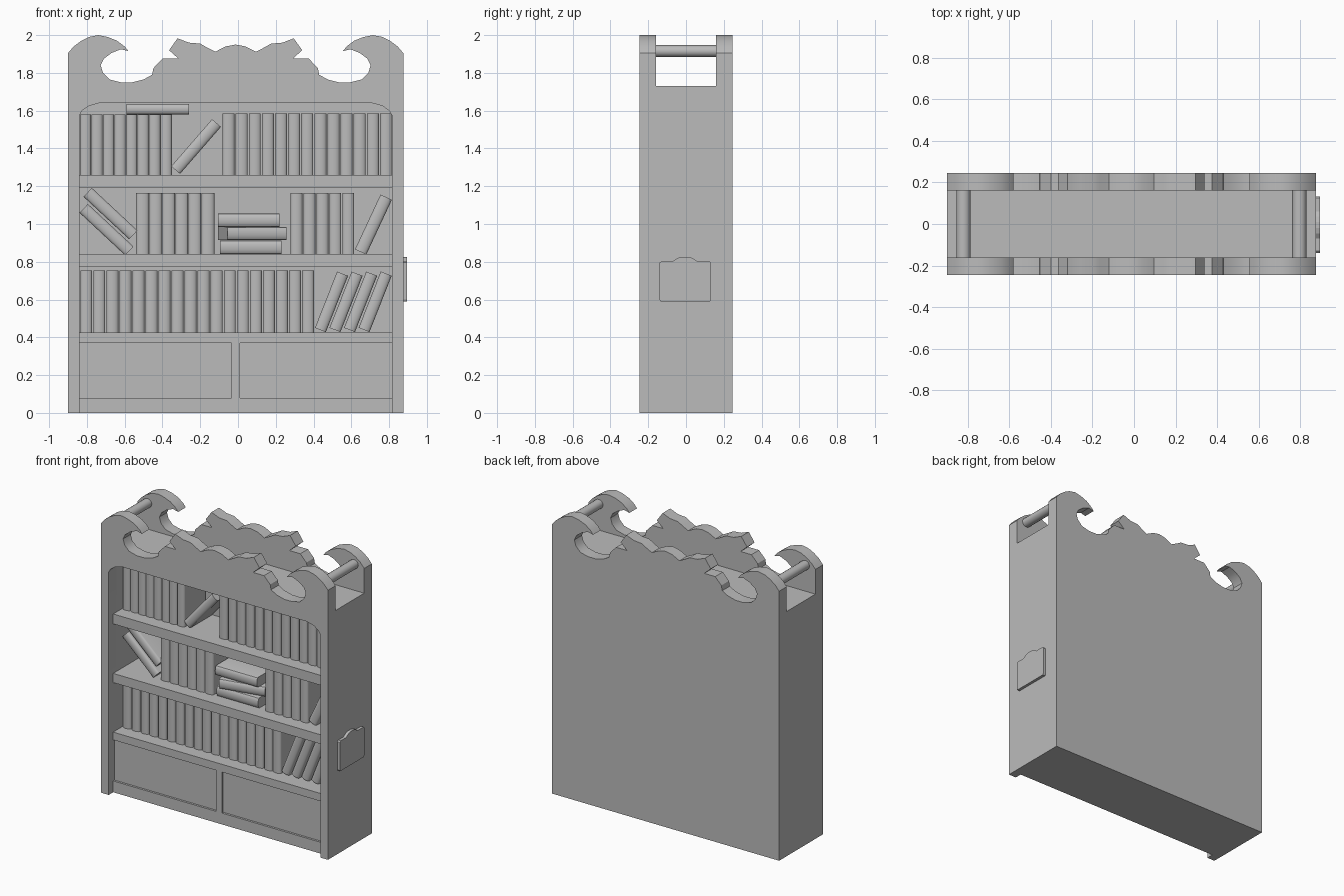
import bpy, bmesh, math
from mathutils import Matrix, Vector

old = bpy.data.objects.get("Cube")
if old:
    bpy.data.objects.remove(old, do_unlink=True)

mat = bpy.data.materials.new("plain grey")
GREY = (0.5, 0.5, 0.5, 1)
mat.use_nodes = True
mat.diffuse_color = GREY
mat.node_tree.nodes["Principled BSDF"].inputs["Base Color"].default_value = GREY

L, R = -0.90, 0.875          # outer sides
IL, IR = -0.84, 0.82         # inner sides
MID = (L + R) / 2
FRONT, BACK = -0.245, 0.245
WALL = 0.16                  # inner faces of front and back boards
SHELF_Y = -0.195             # front edge of shelves and base


def finish(name, bm, smooth=False):
    bmesh.ops.recalc_face_normals(bm, faces=bm.faces)
    me = bpy.data.meshes.new(name)
    bm.to_mesh(me)
    bm.free()
    me.materials.append(mat)
    ob = bpy.data.objects.new(name, me)
    bpy.context.collection.objects.link(ob)
    if smooth:
        bpy.ops.object.select_all(action='DESELECT')
        ob.select_set(True)
        bpy.context.view_layer.objects.active = ob
        bpy.ops.object.shade_smooth_by_angle(angle=math.radians(32))
    return ob


def prism(name, pts, offset, smooth=False, place=None):
    """Extrude a closed outline of 3D points along an offset."""
    bm = bmesh.new()
    face = bm.faces.new([bm.verts.new(p) for p in pts])
    out = bmesh.ops.extrude_face_region(bm, geom=[face])
    moved = [v for v in out["geom"] if isinstance(v, bmesh.types.BMVert)]
    bmesh.ops.translate(bm, verts=moved, vec=offset)
    if place:
        bm.transform(place)
    return finish(name, bm, smooth)


def box(name, x0, x1, y0, y1, z0, z1):
    pts = [(x0, y0, z0), (x1, y0, z0), (x1, y1, z0), (x0, y1, z0)]
    return prism(name, pts, (0, 0, z1 - z0))


def mirrored(half):
    return half + [(2 * MID - x, z) for x, z in reversed(half)]


# Scrolled crest outline, left half, mirrored
crest = mirrored([
    (L, 1.905), (-0.87, 1.94), (-0.83, 1.97), (-0.79, 1.99), (-0.74, 2.0), (-0.69, 1.99),
    (-0.64, 1.97), (-0.60, 1.94), (-0.58, 1.915), (-0.62, 1.925), (-0.67, 1.905),
    (-0.71, 1.875), (-0.727, 1.84), (-0.715, 1.80), (-0.68, 1.765), (-0.62, 1.75),
    (-0.56, 1.75), (-0.50, 1.765), (-0.455, 1.79), (-0.448, 1.825), (-0.40, 1.875),
    (-0.315, 1.875), (-0.365, 1.92), (-0.32, 1.983), (-0.26, 1.96), (-0.20, 1.955),
    (-0.165, 1.935), (-0.12, 1.912), (-0.065, 1.94)])
crest.insert(len(crest) // 2, (MID, 1.95))

# Back board, and front board with an arched opening down to the floor
back_outline = [(L, 0)] + crest + [(R, 0)]
arch = mirrored([(IL, 0), (IL, 1.575), (-0.825, 1.60), (-0.79, 1.625), (-0.735, 1.64)])
front_outline = [(L, 0)] + crest + [(R, 0)] + arch[::-1]
prism("back_board", [(x, WALL, z) for x, z in back_outline], (0, BACK - WALL, 0), True)
prism("front_board", [(x, FRONT, z) for x, z in front_outline], (0, BACK - WALL, 0), True)

# Sides and top of the case
box("right_side", L, IL, -WALL, WALL, 0, 1.73)
box("left_side", IR, R, -WALL, WALL, 0, 1.73)
box("case_top", IL, IR, -WALL, WALL, 1.64, 1.73)

# Shelves
for name, z0, z1 in (("upper_shelf", 1.19, 1.26), ("middle_shelf", 0.775, 0.84),
                     ("lower_shelf", 0.37, 0.425)):
    box(name, IL, IR, SHELF_Y, WALL, z0, z1)

# Base with two recessed panels
box("base_panels", IL, IR, SHELF_Y + 0.015, WALL, 0.08, 0.37)
box("base_rail", IL, IR, SHELF_Y, WALL, 0, 0.08)
box("base_divider", -0.035, 0.01, SHELF_Y, SHELF_Y + 0.02, 0.08, 0.37)

# Round bars between the crests
for name, x in (("right_bar", -0.82), ("left_bar", 0.795)):
    ring = [(x + 0.034 * math.cos(a), -WALL, 1.915 + 0.032 * math.sin(a))
            for a in (math.tau * i / 16 for i in range(16))]
    prism(name, ring, (0, 2 * WALL, 0), True)

# Plaque on the left side
plaque = [(-0.135, 0.59), (-0.14, 0.60), (-0.14, 0.795), (-0.13, 0.803), (-0.07, 0.803),
          (-0.045, 0.82), (-0.02, 0.826), (0.01, 0.826), (0.035, 0.82), (0.06, 0.803),
          (0.125, 0.803), (0.133, 0.795), (0.133, 0.60), (0.127, 0.59)]
prism("side_plaque", [(R, y, z) for y, z in plaque], (0.02, 0, 0))


# Books: rounded spine to the front, placed by centre and tilt to the right
def book(name, x, z, width, height, tilt=0, turn=0):
    half = width / 2
    pts = [(half * math.cos(a), -0.088 - 0.016 * math.sin(a), -height / 2)
           for a in (math.pi * i / 8 for i in range(9))]
    pts += [(-half, 0.14, -height / 2), (half, 0.14, -height / 2)]
    place = (Matrix.Translation((x, 0, z)) @ Matrix.Rotation(math.radians(turn), 4, 'Z')
             @ Matrix.Rotation(math.radians(tilt), 4, 'Y'))
    prism(name, pts, (0, 0, height), True, place)


def book_row(name, x0, x1, count, z, height, gap):
    step = (x1 - x0) / count
    for i in range(count):
        book(name, x0 + step * (i + 0.5), z + height / 2, step - gap, height)


book_row("upper_right_book", -0.838, -0.35, 8, 1.26, 0.32, 0.001)
book_row("upper_left_book", -0.085, 0.818, 13, 1.26, 0.325, 0.006)
book_row("middle_right_book", -0.54, -0.125, 6, 0.84, 0.325, 0.001)
book_row("middle_left_book", 0.275, 0.618, 5, 0.84, 0.325, 0.006)
book_row("lower_book", -0.838, 0.405, 18, 0.425, 0.328, 0.006)

# Leaning books
book("upper_leaning_book", -0.222, 1.41, 0.062, 0.33, 41)
book("middle_leaning_book_top", -0.675, 1.055, 0.064, 0.33, -47)
book("middle_leaning_book_under", -0.696, 0.97, 0.064, 0.33, -47)
book("middle_leaning_book_left", 0.717, 0.997, 0.066, 0.32, 25)
for i in range(4):
    book("lower_leaning_book", 0.495 + 0.077 * i, 0.588, 0.062, 0.32, 21.5)

# Lying books
book("lying_book_on_row", -0.425, 1.608, 0.054, 0.33, 90)
book("stack_book_bottom", 0.067, 0.877, 0.073, 0.325, 90)
book("stack_book_middle", 0.08, 0.95, 0.07, 0.32, 90, 12)
book("stack_book_top", 0.057, 1.02, 0.07, 0.325, 90)
